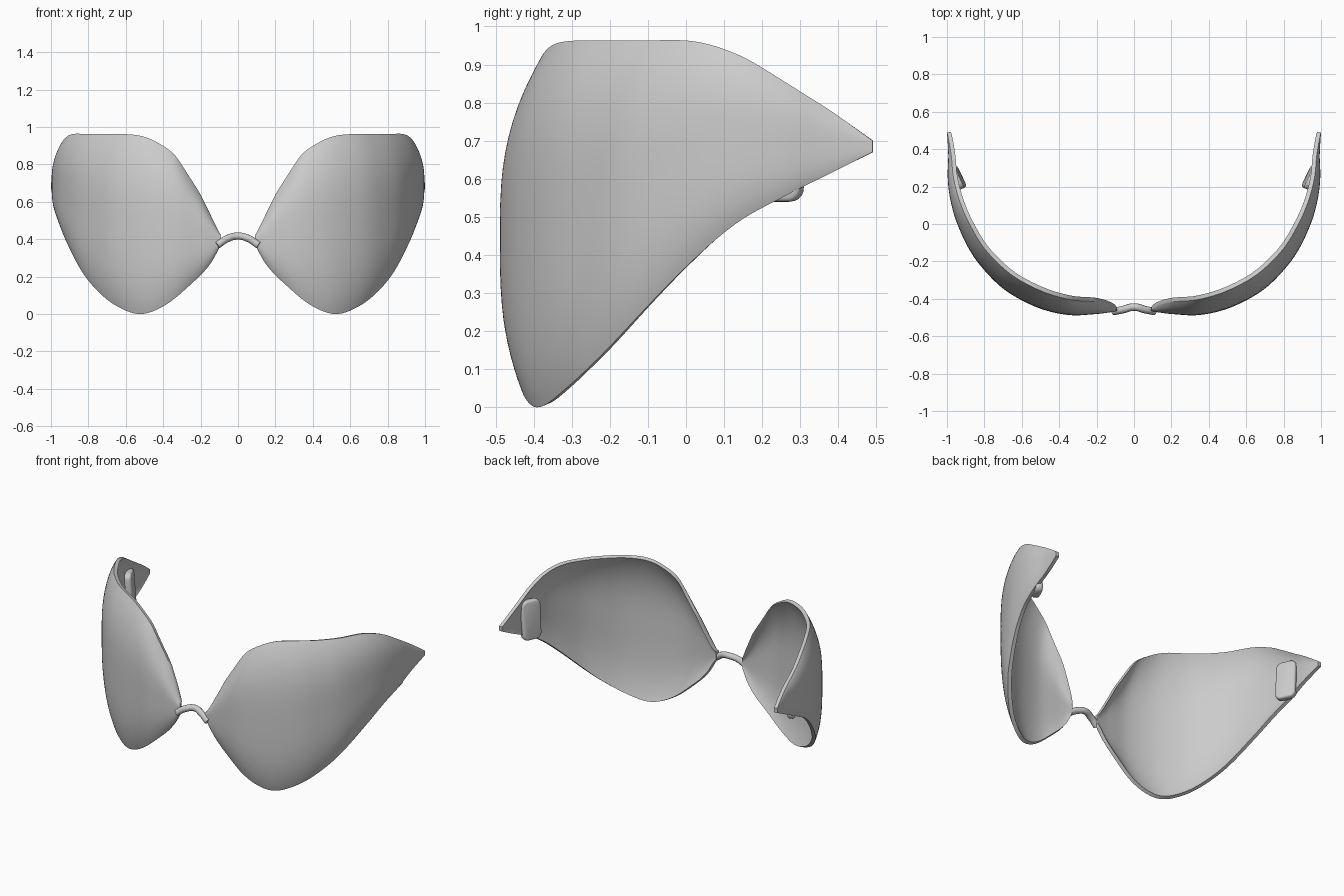
import bpy, bmesh, math
from mathutils import Vector, Matrix

cube = bpy.data.objects.get("Cube")
if cube:
    bpy.data.objects.remove(cube, do_unlink=True)

grey = bpy.data.materials.new("light grey")
grey.use_nodes = True
GREY = (0.6, 0.6, 0.6, 1)
grey.diffuse_color = GREY
grey.node_tree.nodes["Principled BSDF"].inputs["Base Color"].default_value = GREY

# Shell stations from bridge to temple: outer plan x, y, top edge z, bottom edge z
STATIONS = [Vector(p) for p in (
    (.09, -.465, .42, .37), (.14, -.474, .53, .275), (.21, -.482, .665, .195),
    (.33, -.488, .835, .092), (.45, -.468, .915, .022), (.56, -.428, .953, .001),
    (.68, -.36, .963, .045), (.775, -.275, .963, .115), (.87, -.155, .963, .23),
    (.945, 0, .961, .38), (.982, .13, .925, .485), (.996, .25, .86, .55),
    (.993, .37, .785, .61), (1, .49, .7, .67))]
COLS, ROWS, THICK = 78, 28, .022


def station(t):
    """Smooth interpolation through the stations, t from 0 to 1."""
    last = len(STATIONS) - 1
    i = min(int(t * last), last - 1)
    u = t * last - i
    a, b, c, d = (STATIONS[min(max(k, 0), last)] for k in range(i - 1, i + 3))
    return b + u / 2 * ((c - a) + u * ((2 * a - 5 * b + 4 * c - d) + u * (3 * (b - c) + d - a)))


def finish(obj, angle=40):
    obj.data.materials.clear()
    obj.data.materials.append(grey)
    bpy.ops.object.select_all(action='DESELECT')
    obj.select_set(True)
    bpy.context.view_layer.objects.active = obj
    bpy.ops.object.shade_smooth_by_angle(angle=math.radians(angle))
    return obj


def mesh_object(name, bm):
    bmesh.ops.recalc_face_normals(bm, faces=bm.faces)
    mesh = bpy.data.meshes.new(name)
    bm.to_mesh(mesh)
    bm.free()
    obj = bpy.data.objects.new(name, mesh)
    bpy.context.collection.objects.link(obj)
    return obj


def make_shell(name, side):
    """Bulging sheet that wraps from the bridge to the temple, with thickness."""
    bm = bmesh.new()
    layers = []
    for depth in (0, THICK):
        grid = []
        for i in range(COLS + 1):
            t = i / COLS
            x, y, top, bottom = station(t)
            tangent = station(min(t + .01, 1)) - station(max(t - .01, 0))
            inward = Vector((-tangent[1], tangent[0])).normalized()
            swell = math.sin(math.pi * t ** .7)
            column = []
            for j in range(ROWS + 1):
                # rows crowd toward both edges, where the sheet curls in
                v = -math.cos(math.pi * j / ROWS)
                curl = .09 * v ** 3 if v > 0 else .05 * abs(v) ** 3.5
                inset = curl * swell + depth
                z = (top + bottom) / 2 + v * ((top - bottom) / 2 - depth * swell * .4)
                column.append(bm.verts.new((side * (x + inward.x * inset),
                                            y + inward.y * inset, z)))
            grid.append(column)
        layers.append(grid)
        for a, b in zip(grid, grid[1:]):
            for j in range(ROWS):
                bm.faces.new((a[j], b[j], b[j + 1], a[j + 1]))
    # Rim between outer and inner sheets
    outer, inner = layers

    def loop(g):
        return ([c[0] for c in g] + g[-1][1:] +
                [c[-1] for c in g[-2::-1]] + g[0][-2:0:-1])
    o, n = loop(outer), loop(inner)
    for k in range(len(o)):
        bm.faces.new((o[k - 1], o[k], n[k], n[k - 1]))
    return finish(mesh_object(name, bm))


def make_pad(name, side):
    """Rounded temple pad set against the inside of the shell."""
    bm = bmesh.new()
    bmesh.ops.create_cube(bm, size=1, matrix=Matrix.Diagonal((.042, .125, .25, 1)))
    corners = [e for e in bm.edges
               if abs((e.verts[0].co - e.verts[1].co).x) > .01]
    bmesh.ops.bevel(bm, geom=corners, offset=.035, segments=5, profile=.5, affect='EDGES')
    rims = [e for e in bm.edges if e.calc_face_angle(0) > 1]
    bmesh.ops.bevel(bm, geom=rims, offset=.012, segments=3, profile=.5, affect='EDGES')
    place = (Matrix.Translation((side * .945, .245, .665))
             @ Matrix.Rotation(-side * math.radians(25), 4, 'Z')
             @ Matrix.Rotation(side * math.radians(4), 4, 'Y'))
    bmesh.ops.transform(bm, matrix=place, verts=bm.verts)
    return finish(mesh_object(name, bm))


for label, side in (("left", 1), ("right", -1)):
    make_shell(label + "_shell", side)
    make_pad(label + "_temple_pad", side)

# Arched tube joining the two shells
curve = bpy.data.curves.new("bridge", 'CURVE')
curve.dimensions = '3D'
curve.bevel_depth = .02
curve.bevel_resolution = 3
curve.use_fill_caps = True
path = [(-.11, -.468, .368), (-.06, -.458, .402), (0, -.444, .417),
        (.06, -.458, .402), (.11, -.468, .368)]
spline = curve.splines.new('BEZIER')
spline.bezier_points.add(len(path) - 1)
for point, co in zip(spline.bezier_points, path):
    point.co = co
    point.handle_left_type = point.handle_right_type = 'AUTO'
bridge = bpy.data.objects.new("bridge", curve)
bpy.context.collection.objects.link(bridge)
bpy.ops.object.select_all(action='DESELECT')
bridge.select_set(True)
bpy.context.view_layer.objects.active = bridge
bpy.ops.object.convert(target='MESH')
finish(bpy.context.view_layer.objects.active)
